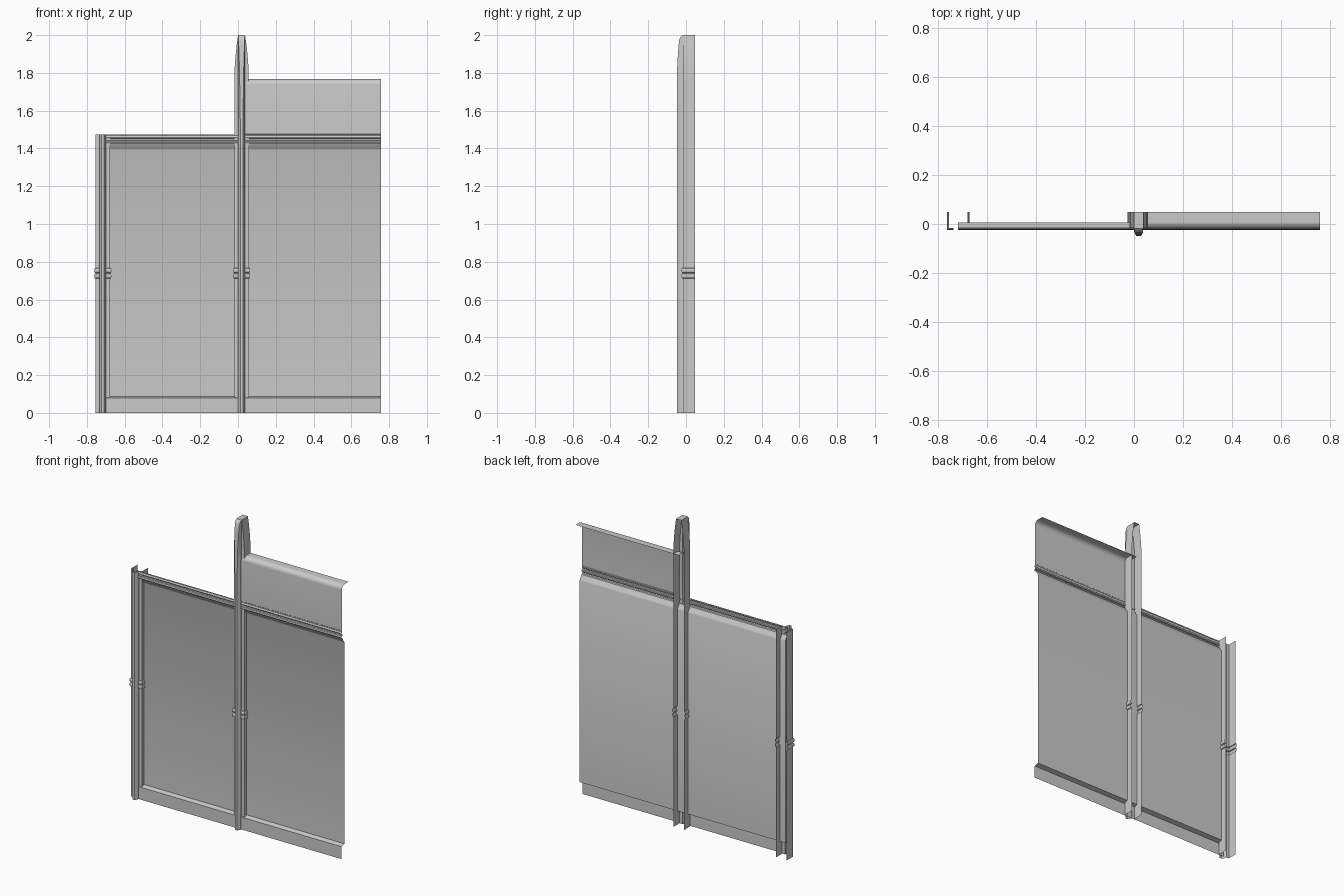
import bpy, math

if "Cube" in bpy.data.objects:
    bpy.data.objects.remove(bpy.data.objects["Cube"])

def sheet(name, rows, cap=False):
    """Skin a grid of point rows into an open sheet."""
    n = len(rows[0])
    verts = [p for r in rows for p in r]
    faces = [(i*n+j, i*n+j+1, (i+1)*n+j+1, (i+1)*n+j)
             for i in range(len(rows)-1) for j in range(n-1)]
    if cap:
        b = (len(rows)-1)*n
        faces.append(tuple(range(b, b+n)))
    me = bpy.data.meshes.new(name)
    me.from_pydata(verts, [], faces)
    ob = bpy.data.objects.new(name, me)
    bpy.context.collection.objects.link(ob)
    bpy.ops.object.select_all(action='DESELECT')
    ob.select_set(True)
    bpy.context.view_layer.objects.active = ob
    bpy.ops.object.shade_smooth_by_angle(angle=math.radians(25))
    return ob

def section(x, z, out=0.0, w=0.038, r=0.018, t=0.007, tip=-0.048, mid=-0.032):
    """Post section, open at the back: side walls, front flats, central ridge."""
    flat = -0.016
    half = [(w+out, 0.048), (w+out, flat-out), (r, flat-out),
            (r, min(mid, flat)), (t, min(tip, flat))]
    pts = [(-a, b) for a, b in half] + half[::-1]
    return [(x+a, b, z) for a, b in pts]

def bands(x):
    """Two half-round bands around the post."""
    rows = []
    for zc in (0.725, 0.754):
        for i in range(7):
            a = math.pi*i/6
            rows.append(section(x, zc-0.013*math.cos(a), 0.008*math.sin(a)))
    return rows

LEFT, MID, RIGHT = -0.716, 0.019, 0.757

# Short end post
sheet("end_post", [section(LEFT, 0)] + bands(LEFT) + [section(LEFT, 1.475)])

# Tall middle post with a tapering head: z, width, ridge tip width, tip y, ridge shoulder y
head = [(1.55, 0.038, 0.007, -0.048, -0.032), (1.75, 0.038, 0.010, -0.048, -0.032),
        (1.82, 0.037, 0.011, -0.047, -0.032), (1.88, 0.033, 0.013, -0.044, -0.032),
        (1.94, 0.027, 0.015, -0.040, -0.032), (1.975, 0.022, 0.016, -0.036, -0.031),
        (1.99, 0.020, 0.017, -0.029, -0.026), (2.0, 0.019, 0.0175, -0.018, -0.017)]
rows = [section(MID, 0)] + bands(MID)
rows += [section(MID, z, w=w, t=t, tip=tip, mid=mid) for z, w, t, tip, mid in head]
sheet("middle_post", rows, cap=True)

# Panel profile (y, z): skirting, recessed panel, moulded rail
low = [(-0.022, 0), (-0.022, 0.08), (0.007, 0.088), (0.007, 1.39),
       (0.003, 1.40), (-0.006, 1.411), (-0.012, 1.425), (-0.022, 1.427),
       (-0.025, 1.433), (-0.022, 1.44), (-0.013, 1.442), (-0.013, 1.451),
       (-0.021, 1.453), (-0.023, 1.459), (-0.021, 1.465), (-0.018, 1.468),
       (-0.018, 1.475)]

# Upper sheet that rolls back at the top
roll = [(0.010-0.030*math.cos(a), 1.738+0.030*math.sin(a))
        for a in (math.pi/2*i/8 for i in range(9))]
high = [(-0.020, 1.477)] + roll + [(0.048, 1.768)]

def extrude(name, profile, x0, x1):
    sheet(name, [[(x, y, z) for y, z in profile] for x in (x0, x1)])

extrude("left_panel", low, LEFT, MID)
extrude("right_panel", low + high, MID, RIGHT)
